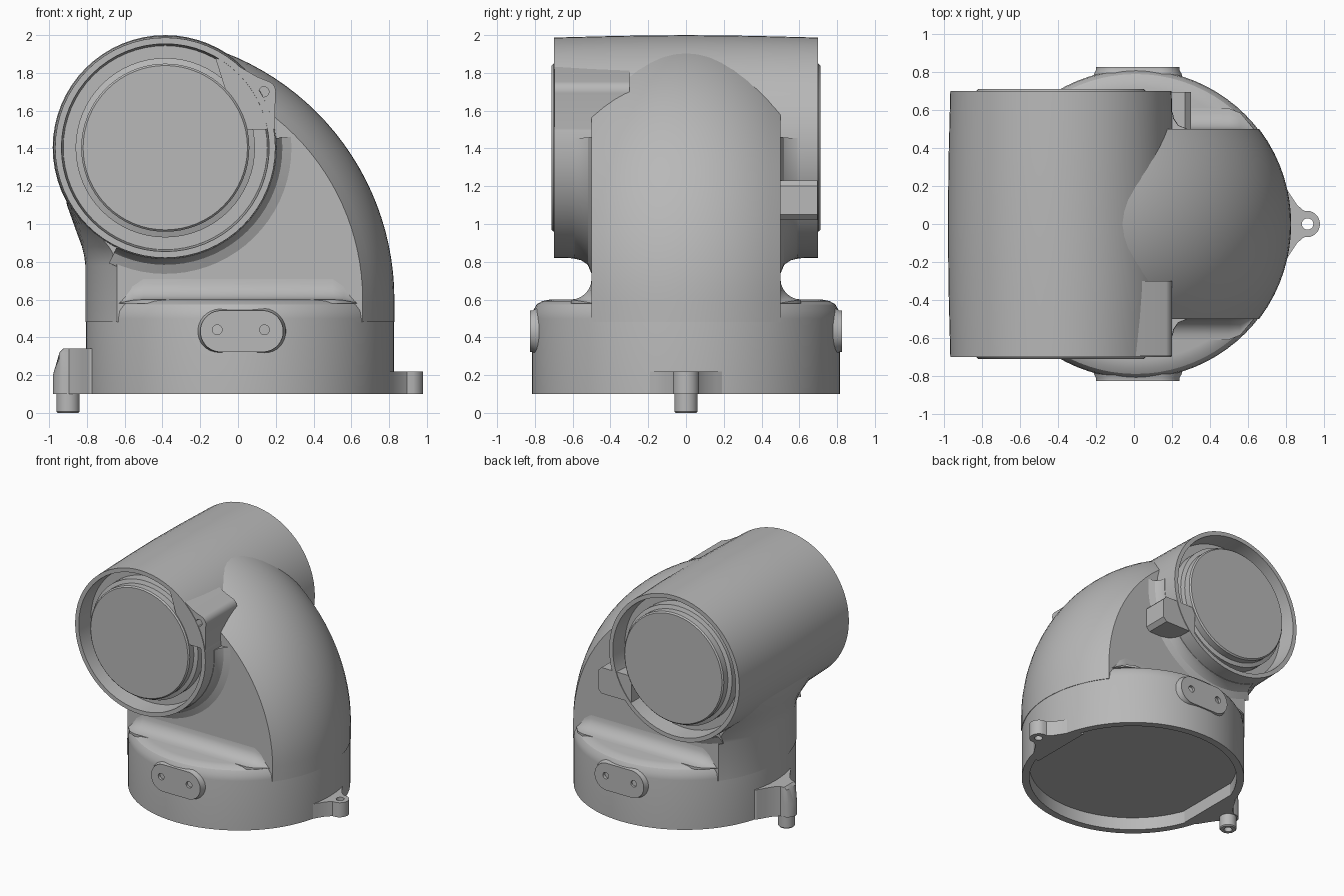
import bpy, bmesh, math
from mathutils import Vector

if "Cube" in bpy.data.objects:
    bpy.data.objects.remove(bpy.data.objects["Cube"])

GREY = (0.48, 0.48, 0.48, 1)
mat = bpy.data.materials.new("housing grey")
mat.use_nodes = True
mat.diffuse_color = GREY
bsdf = next(n for n in mat.node_tree.nodes if n.type == 'BSDF_PRINCIPLED')
bsdf.inputs["Base Color"].default_value = GREY
parts = []


def loft(name, rings, keep=True):
    """Skin a list of closed rings of equal length and cap both ends."""
    bm = bmesh.new()
    rows = [[bm.verts.new(p) for p in ring] for ring in rings]
    n = len(rows[0])
    for a, b in zip(rows, rows[1:]):
        for i in range(n):
            j = (i + 1) % n
            bm.faces.new((a[i], a[j], b[j], b[i]))
    bm.faces.new(rows[0])
    bm.faces.new(rows[-1])
    bmesh.ops.recalc_face_normals(bm, faces=bm.faces)
    mesh = bpy.data.meshes.new(name)
    bm.to_mesh(mesh)
    bm.free()
    mesh.materials.append(mat)
    ob = bpy.data.objects.new(name, mesh)
    bpy.context.collection.objects.link(ob)
    if keep:
        parts.append(ob)
    return ob


def lathe(name, profile, centre, axis, sides=64, keep=True):
    """Turn (radius, height) pairs about the y or z axis."""
    rings = []
    for r, h in profile:
        ring = []
        for i in range(sides):
            a = math.tau * i / sides
            c, s = r * math.cos(a), r * math.sin(a)
            offset = (c, h, s) if axis == 'Y' else (c, s, h)
            ring.append(Vector(centre) + Vector(offset))
        rings.append(ring)
    return loft(name, rings, keep)


def prism_y(name, outline, y0, y1):
    return loft(name, [[(x, y, z) for x, z in outline] for y in (y0, y1)])


def drill(ob, centre, axis, radius, h0, h1):
    """Cut a round hole and discard the cutter."""
    cutter = lathe("cutter", [(radius, h0), (radius, h1)], centre, axis, 20, False)
    cutter.hide_render = True
    mod = ob.modifiers.new("hole", 'BOOLEAN')
    mod.operation = 'DIFFERENCE'
    mod.solver = 'EXACT'
    mod.object = cutter
    bpy.context.view_layer.objects.active = ob
    bpy.ops.object.modifier_apply(modifier=mod.name)
    bpy.data.objects.remove(cutter)


# Round base, rounded at the top and recessed from below
lathe("round_base", [(.76, .2), (.76, .1), (.815, .1), (.815, .5), (.81, .54),
                     (.79, .575), (.76, .592), (.72, .6)], (.01, 0, 0), 'Z', 80)

# Elbow body: flat sides, swept outer back, left wall blending to the barrel
PIVOT_X, PIVOT_Z, TUBE = -.573, .6, .828
blend = [(.48, 0), (.78, 0), (.83, .05), (.88, .15), (.98, .45), (1.1, .8), (1.25, 1)]
slices = []
for k in range(17):
    y = -.5 + k / 16
    w = math.sqrt(TUBE ** 2 - y * y)
    left = w - .02
    ring = [(-(left + (.93 - left) * t), y, z) for z, t in blend]
    radius = w - PIVOT_X
    for i in range(25):
        a = math.radians(72 * (1 - i / 24))
        ring.append((PIVOT_X + radius * math.cos(a), y, PIVOT_Z + radius * math.sin(a)))
    ring.append((w, y, .48))
    slices.append(ring)
loft("elbow_body", slices)

# Horizontal barrel with a recessed end and a raised cap at both ends
CX, CZ = -.385, 1.404
half = [(.435, -.712), (.445, -.702), (.445, -.65), (.475, -.64), (.475, -.56),
        (.54, -.56), (.55, -.7), (.583, -.7), (.592, -.35)]
profile = half + [(.596, 0)] + [(r, -h) for r, h in reversed(half)]
lathe("main_barrel", profile, (CX, 0, CZ), 'Y', 64)

for side, label in ((-1, "front"), (1, "back")):
    # Concave fillet where the barrel leaves the flat side
    section = [(.56, .6), (.588, .59), (.596, .555), (.62, .52), (.68, .495), (.56, .49)]
    rings = []
    for i in range(25):
        a = math.radians(244 + 121 * i / 24)
        rings.append([(CX + r * math.cos(a), side * y, CZ + r * math.sin(a))
                      for r, y in section])
    loft(label + "_barrel_fillet", rings)

    # Concave fillet between the flat side and the base shoulder
    curve = [(.49, .58), (.49, .72)]
    for i in range(7):
        a = math.radians(90 * i / 6)
        curve.append((.61 - .11 * math.cos(a), .71 - .11 * math.sin(a)))
    curve.append((.61, .58))
    rings = []
    for x, shrink in ((-.63, .1), (-.56, .8), (-.5, 1), (.5, 1), (.56, .8), (.63, .1)):
        rings.append([(x, side * (.49 + (y - .49) * shrink),
                       .58 + (z - .58) * shrink) for y, z in curve])
    loft(label + "_shoulder_fillet", rings)

    # Stadium-shaped mounting pad with two screw holes
    rings = []
    for y, grow in ((.72, .02), (.79, .012), (.812, 0), (.826, 0)):
        ring = []
        for i in range(32):
            a = math.tau * (i + .5) / 32
            mid = .13 if math.cos(a) > 0 else -.09
            ring.append((mid + (.11 + grow) * math.cos(a), side * y,
                         .432 + (.11 + grow) * math.sin(a)))
        rings.append(ring)
    pad = loft(label + "_mounting_pad", rings)
    for x in (-.11, .14):
        drill(pad, (x, side * .83, .44), 'Y', .026, -.04, .04)


def ear(name, sign, levels):
    """Concave-sided mounting ear; levels are (height, outer limit)."""
    plan = [(.7, -.26), (.785, -.22), (.82, -.16), (.86, -.1), (.895, -.07)]
    for i in range(13):
        a = math.radians(-75 + 150 * i / 12)
        plan.append((.91 + .07 * math.cos(a), .07 * math.sin(a)))
    plan += [(x, -y) for x, y in reversed(plan[:5])]
    return loft(name, [[(sign * min(x, lim), y, z) for x, y in plan]
                       for z, lim in levels])


# Right ear with a through hole
right_ear = ear("right_ear", 1, [(.1, 1), (.218, 1)])
drill(right_ear, (.915, 0, 0), 'Z', .03, 0, .4)

# Taller sloped left ear with a socketed foot pin
ear("left_ear", -1, [(.1, 1), (.2, 1), (.32, .945), (.34, .925)])
pin = lathe("foot_pin", [(.055, 0), (.062, .008), (.062, .12)], (-.9, 0, 0), 'Z', 24)
drill(pin, (-.9, 0, 0), 'Z', .03, -.05, .05)

# Screw boss on the front rim of the barrel
boss = [(-.12, 1.88), (0, 1.838), (.1, 1.78)]
for i in range(9):
    a = math.radians(60 - 75 * i / 8)
    boss.append((.14 + .06 * math.cos(a), 1.7 + .06 * math.sin(a)))
boss += [(.195, 1.5), (0, 1.5)]
screw_boss = prism_y("front_screw_boss", boss, -.695, -.3)
drill(screw_boss, (.137, -.7, 1.7), 'Y', .027, -.05, .06)

# Stub bar on the back of the barrel
stub = [(0, 1.23), (.27, 1.23), (.3, 1.2), (.3, 1.05), (.27, 1.02), (0, 1.02)]
prism_y("back_stub", stub, .45, .695)

# Smooth shading with sharp edges kept
bpy.ops.object.select_all(action='DESELECT')
for ob in parts:
    ob.select_set(True)
bpy.context.view_layer.objects.active = parts[0]
bpy.ops.object.shade_smooth_by_angle(angle=math.radians(30))
